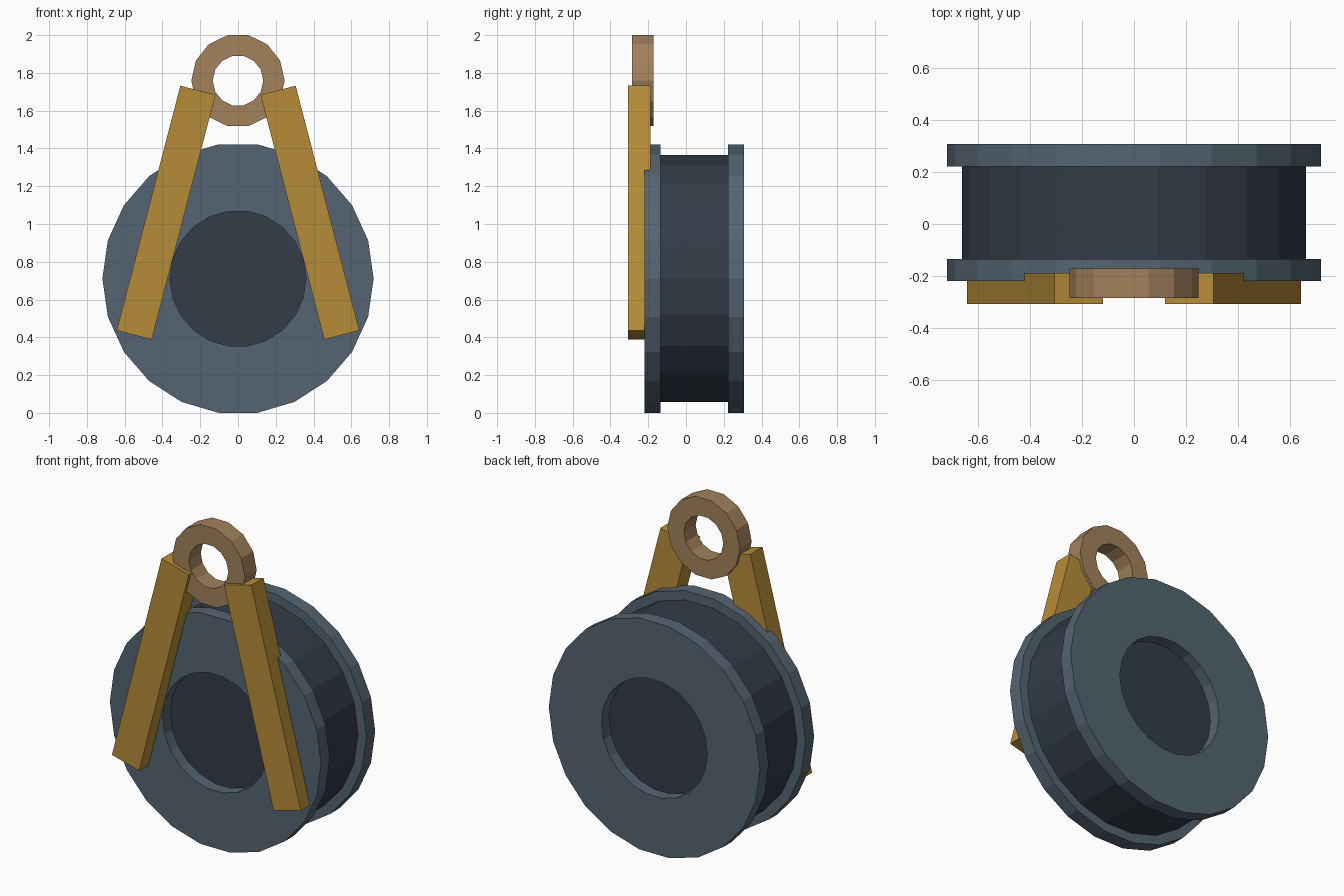
import bpy, bmesh, math
from mathutils import Matrix, Vector

cube = bpy.data.objects.get("Cube")
if cube:
    bpy.data.objects.remove(cube, do_unlink=True)


def material(name, rgb):
    mat = bpy.data.materials.new(name)
    mat.use_nodes = True
    color = (*rgb, 1.0)
    mat.diffuse_color = color
    mat.node_tree.nodes["Principled BSDF"].inputs["Base Color"].default_value = color
    return mat


slate = material("slate blue", (0.089, 0.130, 0.168))
charcoal = material("dark charcoal", (0.034, 0.045, 0.065))
ochre = material("ochre", (0.470, 0.265, 0.040))
bronze = material("dull bronze", (0.362, 0.223, 0.105))


def finish(name, bm, mat):
    bmesh.ops.recalc_face_normals(bm, faces=bm.faces)
    mesh = bpy.data.meshes.new(name)
    bm.to_mesh(mesh)
    bm.free()
    mesh.materials.append(mat)
    obj = bpy.data.objects.new(name, mesh)
    bpy.context.collection.objects.link(obj)
    return obj


def round_part(name, mat, z, sides, y0, y1, outer, inner=None):
    """Disc along the y axis; with an inner radius it becomes a ring."""
    bm = bmesh.new()

    def loop(radius, y):
        angles = [2 * math.pi * i / sides for i in range(sides)]
        return [bm.verts.new((radius * math.cos(a), y, z + radius * math.sin(a)))
                for a in angles]

    def bridge(a, b):
        for i in range(sides):
            j = (i + 1) % sides
            bm.faces.new((a[i], a[j], b[j], b[i]))

    front, back = loop(outer, y0), loop(outer, y1)
    bridge(front, back)
    if inner:
        front_hole, back_hole = loop(inner, y0), loop(inner, y1)
        bridge(front_hole, front)
        bridge(back, back_hole)
        bridge(back_hole, front_hole)
    else:
        bm.faces.new(front)
        bm.faces.new(back)
    return finish(name, bm, mat)


def bar(name, side):
    """Leaning square-cut bar, mirrored by side."""
    bm = bmesh.new()
    place = (Matrix.Translation((side * 0.381, -0.2475, 1.06))
             @ Matrix.Rotation(-side * math.radians(14.6), 4, 'Y')
             @ Matrix.Diagonal(Vector((0.192, 0.119, 1.339, 1))))
    bmesh.ops.create_cube(bm, size=1, matrix=place)
    return finish(name, bm, ochre)


# Spool: solid drum between two ring flanges
wheel_z = 0.711
round_part("drum", charcoal, wheel_z, 22, -0.145, 0.233, 0.661)
round_part("front_flange", slate, wheel_z, 22, -0.219, -0.134, 0.718, 0.36)
round_part("back_flange", slate, wheel_z, 22, 0.222, 0.307, 0.718, 0.36)

# Hanger: two bars and the eye ring at the top
bar("left_bar", 1)
bar("right_bar", -1)
round_part("eye_ring", bronze, 1.759, 14, -0.285, -0.171, 0.247, 0.134)
